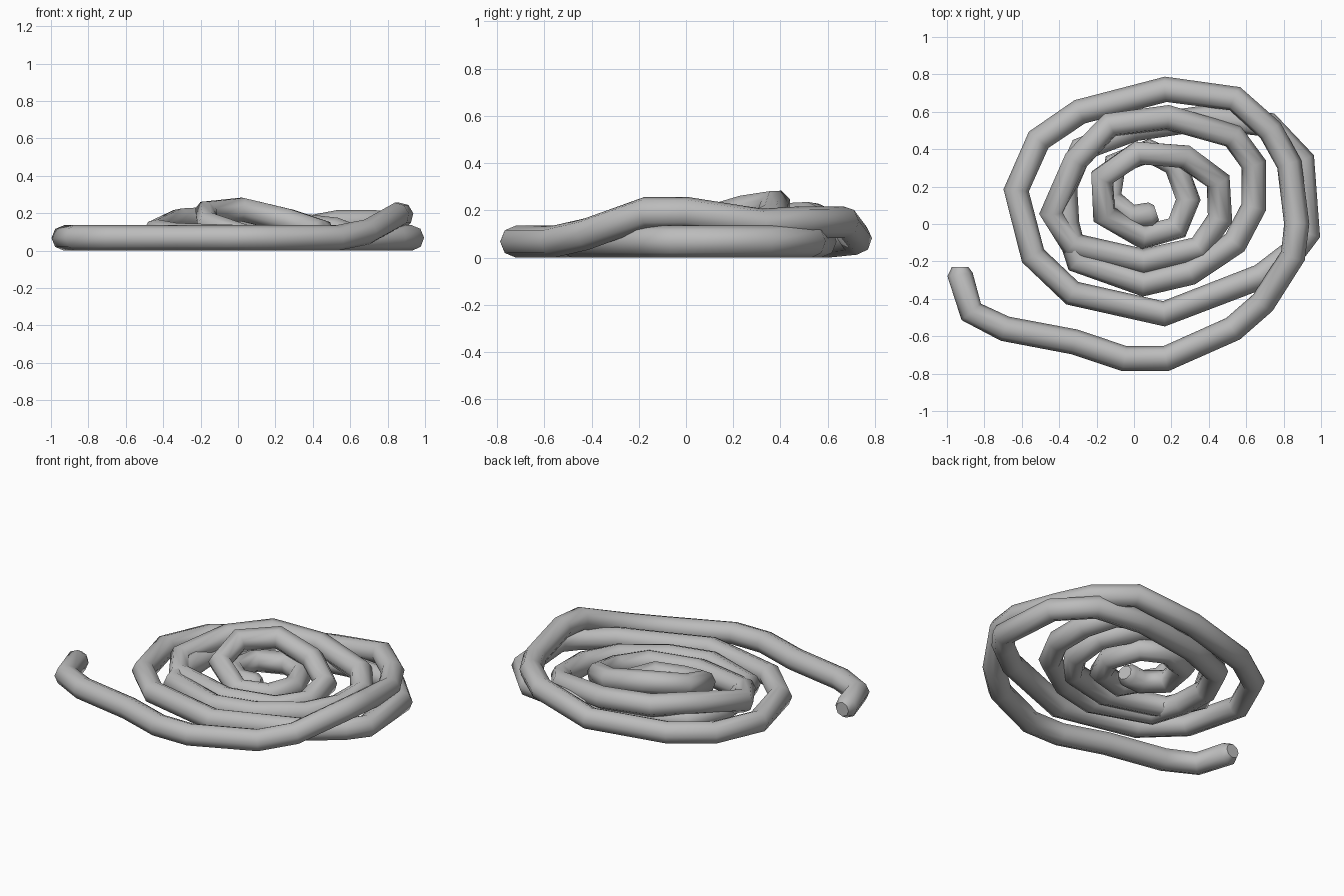
import bpy

# Remove the default object
default_cube = bpy.data.objects.get("Cube")
if default_cube:
    bpy.data.objects.remove(default_cube, do_unlink=True)

TUBE_RADIUS = 0.068
UNIT = 0.01  # path points are written in hundredths


def make_material(name, colour):
    material = bpy.data.materials.new(name)
    material.use_nodes = True
    material.diffuse_color = colour
    shader = material.node_tree.nodes["Principled BSDF"]
    shader.inputs["Base Color"].default_value = colour
    return material


def to_position(point):
    """Points without a height rest on the floor."""
    x, y = point[:2]
    height = point[2] * UNIT if len(point) > 2 else TUBE_RADIUS
    return (x * UNIT, y * UNIT, height)


def make_tube(name, points, material):
    """Sweep an eight-sided tube with slightly tapered ends along the path."""
    curve = bpy.data.curves.new(name, "CURVE")
    curve.dimensions = "3D"
    curve.bevel_depth = TUBE_RADIUS
    curve.bevel_resolution = 2
    curve.use_fill_caps = True
    spline = curve.splines.new("POLY")
    spline.points.add(len(points) - 1)
    for target, point in zip(spline.points, points):
        target.co = (*to_position(point), 1)
    for end in (spline.points[0], spline.points[-1]):
        end.radius = 0.65
    curve.materials.append(material)
    tube = bpy.data.objects.new(name, curve)
    bpy.context.collection.objects.link(tube)

    # Turn the sweep into a smooth shaded mesh
    bpy.ops.object.select_all(action="DESELECT")
    tube.select_set(True)
    bpy.context.view_layer.objects.active = tube
    bpy.ops.object.convert(target="MESH")
    bpy.ops.object.shade_smooth_by_angle(angle=1.0)
    return bpy.context.object


# Loose tail that sweeps round the front and climbs over the coil
loose_tail = [
    (-93, -23), (-93, -27), (-87, -47), (-69, -56), (-32, -63),
    (-5, -72), (17, -72), (53, -56), (69, -42, 10),
]

# Outermost turn, dropping from the raised crossing back to the floor
outer_turn = [
    (85, -17, 19), (87, 0, 19), (83, 32, 14), (73, 50, 15), (54, 67, 15),
    (17, 72, 8), (-29, 60), (-51, 45), (-63, 18), (-54, -17),
    (-33, -37), (16, -48),
]

# Wide turn that passes below the tail and below the next turn
wide_turn = [
    (68, -28), (85, -15), (93, -5), (90, 34), (72, 53), (40, 57),
    (0, 51), (-28, 40), (-37, 20), (-36, 0), (-30, -20), (5, -32),
]

# Middle turn, lifted where it lies over the wide turn
middle_turn = [
    (30, -26), (54, -10), (64, 9), (64, 32), (53, 47, 11), (18, 57, 15),
    (-13, 53, 17), (-31, 34, 16), (-44, 6, 10), (-33, -11, 8), (5, -20),
]

# Inner turn, lifted where it lies over the core
inner_turn = [
    (35, -13), (46, 3), (45, 23, 10), (27, 36, 16), (2, 38, 22),
    (-17, 25, 20), (-16, 5, 14), (5, -7),
]

# Core that curls under the inner turn and ends in the middle
core_turn = [
    (23, -2), (29, 13), (22, 32), (8, 39), (-10, 32), (-13, 14),
    (-2, 4), (9, 5), (12, 6),
]

rope_grey = make_material("rope grey", (0.5, 0.5, 0.5, 1))
make_tube(
    "coiled_rope",
    loose_tail + outer_turn + wide_turn + middle_turn + inner_turn + core_turn,
    rope_grey,
)
